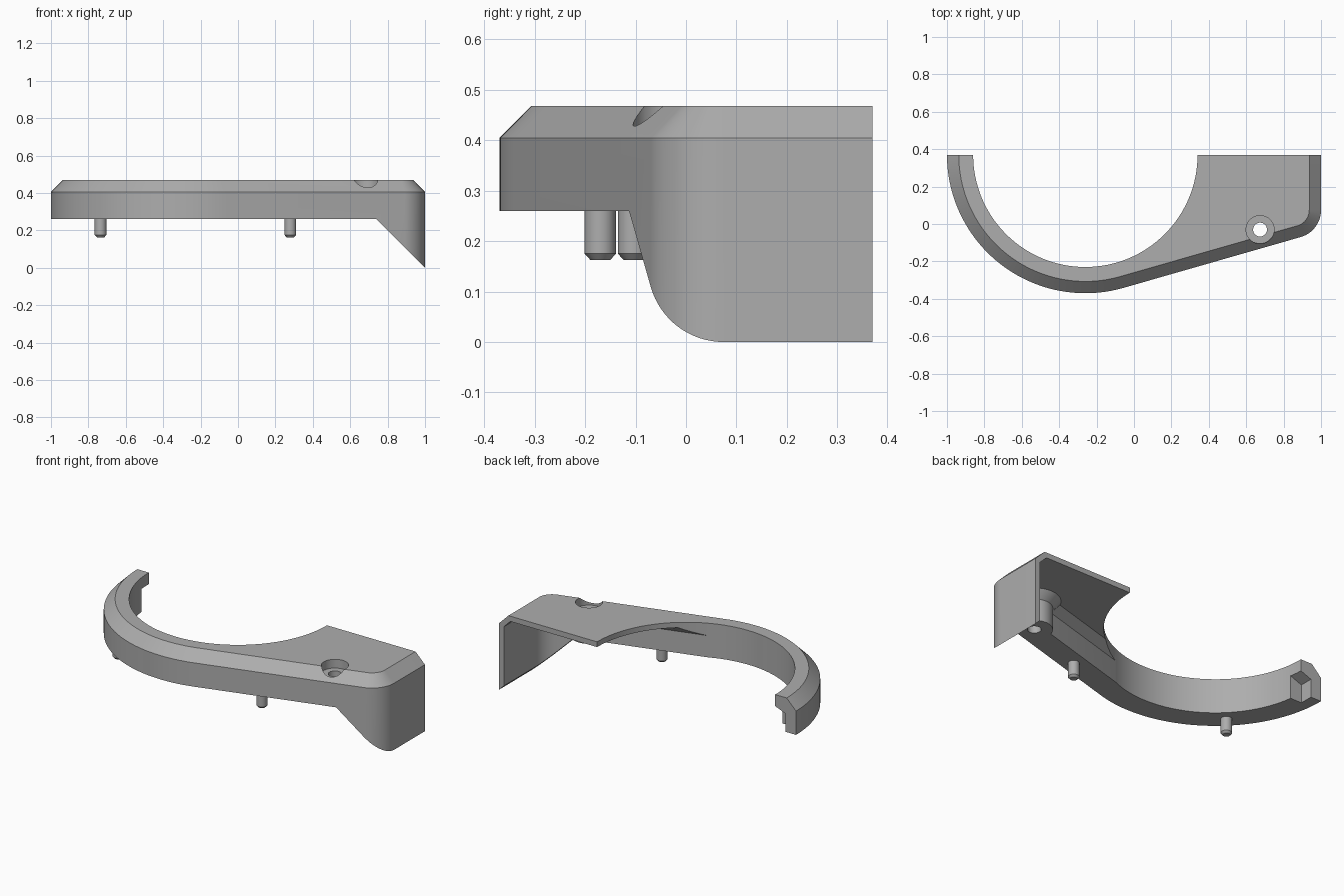
import bpy, bmesh, math

if "Cube" in bpy.data.objects:
    bpy.data.objects.remove(bpy.data.objects["Cube"])

grey = bpy.data.materials.new("plain_grey")
grey.diffuse_color = (0.42, 0.42, 0.42, 1)
grey.use_nodes = True
grey.node_tree.nodes["Principled BSDF"].inputs["Base Color"].default_value = grey.diffuse_color

A = math.radians(16)                       # slant of the straight front edge
CX, CY, R_OUT, R_IN = -0.26, 0.37, 0.74, 0.60
BACK, TOP, CHAMFER = 0.37, 0.468, 0.063
NX, NY = math.sin(A), -math.cos(A)         # outward normal of the front edge
TX, TY = math.cos(A), math.sin(A)          # direction along the front edge
CORNER_R = 0.15
CORNER_X = 1 - CORNER_R
# corner centre sits CORNER_R inside the slanted front line
CORNER_Y = CY + (R_OUT - CORNER_R - (CORNER_X - CX) * NX) / NY
HOLE = (0.674, -0.03)


def arc(cx, cy, r, a0, a1, n):
    return [(cx + r * math.cos(a0 + (a1 - a0) * i / n),
             cy + r * math.sin(a0 + (a1 - a0) * i / n)) for i in range(n + 1)]


def loft(name, layers):
    """Closed solid through stacked (outline, z) layers of equal point count."""
    bm = bmesh.new()
    rings = [[bm.verts.new((x, y, z)) for x, y in pts] for pts, z in layers]
    for lo, hi in zip(rings, rings[1:]):
        for i in range(len(lo)):
            j = (i + 1) % len(lo)
            bm.faces.new((lo[i], lo[j], hi[j], hi[i]))
    bm.faces.new(rings[0][::-1])
    bm.faces.new(rings[-1])
    bmesh.ops.recalc_face_normals(bm, faces=bm.faces)
    me = bpy.data.meshes.new(name)
    bm.to_mesh(me)
    bm.free()
    ob = bpy.data.objects.new(name, me)
    bpy.context.collection.objects.link(ob)
    me.materials.append(grey)
    return ob


def disc(c, r, n=48):
    return arc(c[0], c[1], r, 0, 2 * math.pi * (n - 1) / n, n - 1)


def smooth(ob):
    bpy.ops.object.select_all(action='DESELECT')
    ob.select_set(True)
    bpy.context.view_layer.objects.active = ob
    bpy.ops.object.shade_smooth_by_angle(angle=math.radians(25))


def cut(ob, cutter):
    mod = ob.modifiers.new("cut", 'BOOLEAN')
    mod.operation, mod.solver, mod.object = 'DIFFERENCE', 'EXACT', cutter
    bpy.context.view_layer.objects.active = ob
    bpy.ops.object.modifier_apply(modifier=mod.name)
    bpy.data.objects.remove(cutter, do_unlink=True)


def outer(e):
    """Outer outline moved inward by e, open straight at the back."""
    return (arc(CX, CY, R_OUT - e, math.pi, 1.5 * math.pi + A, 64)
            + arc(CORNER_X, CORNER_Y, CORNER_R - e, A - math.pi / 2, 0, 16)
            + [(1 - e, BACK)])


def cavity(e, band=0.145, wall=0.032, boss_r=0.1):
    """Hollow under the plate: thick band, screw boss, then thin walls."""
    ox, oy = CX + NX * R_OUT, CY + NY * R_OUT
    hx, hy = HOLE[0] - ox, HOLE[1] - oy
    v = -(hx * NX + hy * NY)                # boss distance from front edge
    r = boss_r + e
    a0 = math.pi - math.asin((band + e - v) / r)
    a1 = math.asin((wall + e - v) / r)
    start = (ox - NX * (band + e), oy - NY * (band + e))
    return ([start] + arc(*HOLE, r, a0 + A, a1 + A, 20)
            + arc(CORNER_X, CORNER_Y, CORNER_R - wall - e, A - math.pi / 2, 0, 16)
            + [(1 - wall - e, 0.6), (-0.15, 0.6)])


# Main cover with chamfered top edge
cover = loft("cover", [(outer(0), 0), (outer(0), TOP - CHAMFER), (outer(CHAMFER), TOP)])

# Large round opening
cut(cover, loft("opening", [(disc((CX, CY), R_IN, 128), -1), (disc((CX, CY), R_IN, 128), 1)]))

# Hollow beneath the right-hand plate
cut(cover, loft("hollow", [(cavity(0), -0.1), (cavity(0), 0.392), (cavity(0.044), 0.436)]))

# Flat underside that slopes down to the right wall
under = loft("underside", [([(-2, -0.3), (1.3, -0.3), (0.74, 0.26), (-2, 0.26)], -1),
                           ([(-2, -0.3), (1.3, -0.3), (0.74, 0.26), (-2, 0.26)], 1)])
for vert in under.data.vertices:
    x, y, z = vert.co
    vert.co = (x, -z, y)
cut(cover, under)

# Screw hole with flat counterbore
cut(cover, loft("screw_hole", [(disc(HOLE, 0.037), -1), (disc(HOLE, 0.037), 1)]))
cut(cover, loft("counterbore", [(disc(HOLE, 0.075), 0.415), (disc(HOLE, 0.075), 1)]))

# Small notch inside the left end, with a sloping ceiling
notch = loft("notch", [([(-0.93, 0.29), (-0.7, 0.29), (-0.7, 0.5), (-0.93, 0.5)], 0.1),
                       ([(-0.93, 0.29), (-0.7, 0.29), (-0.7, 0.5), (-0.93, 0.5)], 0.37)])
for vert in notch.data.vertices:
    if vert.co.z > 0.3 and vert.co.x > -0.8:
        vert.co.z = 0.46
cut(cover, notch)
smooth(cover)

# Locating pegs with chamfered tips
for name, c in (("left_peg", (-0.735, -0.104)), ("right_peg", (0.28, -0.17))):
    peg = loft(name, [(disc(c, 0.02, 32), 0.163), (disc(c, 0.031, 32), 0.175),
                      (disc(c, 0.031, 32), 0.27)])
    smooth(peg)
